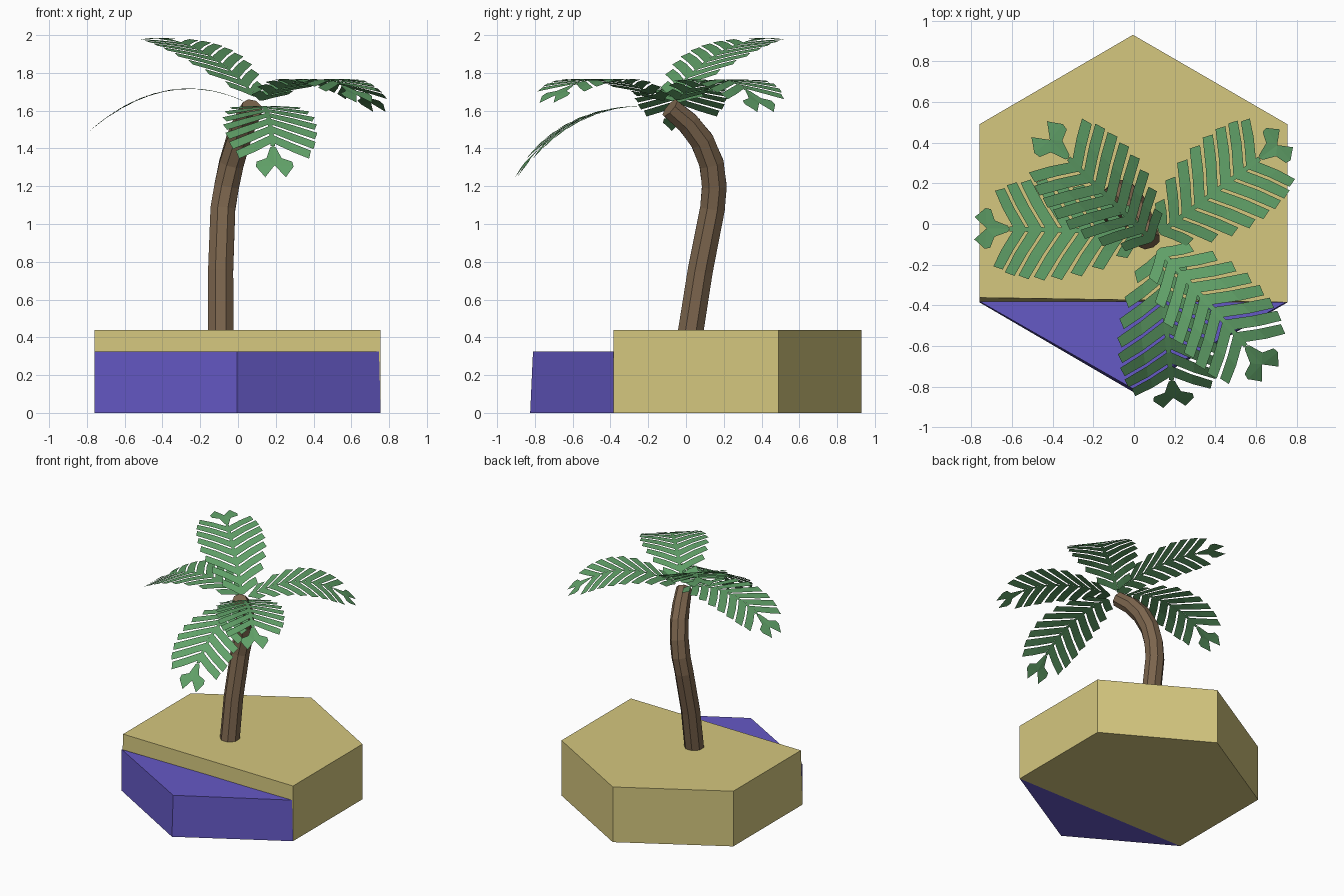
import bpy, bmesh, math
from mathutils import Vector

if "Cube" in bpy.data.objects:
    bpy.data.objects.remove(bpy.data.objects["Cube"])


def material(name, rgb):
    m = bpy.data.materials.new(name)
    m.diffuse_color = (*rgb, 1)
    m.use_nodes = True
    m.node_tree.nodes["Principled BSDF"].inputs["Base Color"].default_value = m.diffuse_color
    return m


def finish(name, bm, mat, closed=True):
    if closed:
        bmesh.ops.recalc_face_normals(bm, faces=bm.faces)
    me = bpy.data.meshes.new(name)
    bm.to_mesh(me)
    bm.free()
    me.materials.append(mat)
    ob = bpy.data.objects.new(name, me)
    bpy.context.collection.objects.link(ob)
    return ob


def loft(name, rings, mat):
    """Closed solid through a list of equal-sized rings of points."""
    bm = bmesh.new()
    loops = [[bm.verts.new(p) for p in r] for r in rings]
    n = len(loops[0])
    for a, b in zip(loops, loops[1:]):
        for i in range(n):
            j = (i + 1) % n
            bm.faces.new((a[i], a[j], b[j], b[i]))
    bm.faces.new(loops[0][::-1])
    bm.faces.new(loops[-1])
    return finish(name, bm, mat)


sand = material("sand", (0.66, 0.57, 0.21))
water = material("water", (0.13, 0.10, 0.56))
bark = material("bark", (0.20, 0.13, 0.075))
leaf = material("leaf", (0.12, 0.36, 0.14))

# Island: five-sided sand block, three-sided water wedge completing the hexagon
shore = [(-0.76, -0.385), (0.755, -0.385), (0.755, 0.49), (-0.005, 0.93), (-0.76, 0.49)]
shore_top = [(-0.76, -0.362)] + shore[1:]
loft("sand_island", [[(x, y, 0) for x, y in shore],
                     [(x, y, 0.44) for x, y in shore_top]], sand)
loft("water_wedge", [[(-0.76, -0.385, 0), (-0.005, -0.825, 0), (0.755, -0.385, 0)],
                     [(-0.76, -0.38, 0.325), (-0.005, -0.81, 0.325), (0.755, -0.38, 0.325)]], water)

# Trunk: eight-sided tube bending along a short path (x, y, z, radius)
path = [(-0.09, 0.02, 0.40, 0.073), (-0.092, 0.075, 0.75, 0.072), (-0.08, 0.14, 1.08, 0.071),
        (-0.06, 0.15, 1.20, 0.071), (-0.035, 0.135, 1.32, 0.070), (0.0, 0.085, 1.44, 0.068),
        (0.035, 0.01, 1.535, 0.064), (0.075, -0.085, 1.615, 0.058)]
pts = [Vector(p[:3]) for p in path]
rings = []
for i, p in enumerate(pts):
    t = (pts[min(i + 1, len(pts) - 1)] - pts[max(i - 1, 0)]).normalized()
    u = (Vector((1, 0, 0)) - t * t.x).normalized()
    v = t.cross(u)
    rings.append([p + path[i][3] * (u * math.cos(a) + v * math.sin(a))
                  for a in (math.pi / 8 + k * math.pi / 4 for k in range(8))])
loft("trunk", rings, bark)


# Fronds: flat feathered leaves bent along a quadratic arc
def frond(name, base, ctrl, tip):
    b, c, e = Vector(base), Vector(ctrl), Vector(tip)
    # arc-length table so leaflets are evenly spaced
    arc = [(1 - t) ** 2 * b + 2 * t * (1 - t) * c + t * t * e for t in (k / 60 for k in range(61))]
    dist = [0]
    for p, q in zip(arc, arc[1:]):
        dist.append(dist[-1] + (q - p).length)
    length = dist[-1]
    d = e - b
    side = Vector((-d.y, d.x, 0)).normalized()

    def at(u, w):
        s = u * length
        k = 0
        while k < 59 and dist[k + 1] < s:
            k += 1
        f = (s - dist[k]) / (dist[k + 1] - dist[k])
        return arc[k].lerp(arc[k + 1], f) + side * w

    bm = bmesh.new()

    def face(sign, coords):
        ps = [bm.verts.new(at(u, sign * w)) for u, w in coords]
        bm.faces.new(ps if sign < 0 else ps[::-1])

    widths = [0.13, 0.19, 0.225, 0.245, 0.25, 0.245, 0.23, 0.20]
    step = 0.088
    sweep = 0.60 / length
    for sign in (-1, 1):
        for i, w in enumerate(widths):
            u0 = 0.055 + i * step
            u1 = u0 + step
            rib = 0.012
            # strip along the rib, then a two-part swept leaflet with a slanted end
            face(sign, [(u0, 0), (u0, rib), (u1, rib), (u1, 0)])
            a, g = u0, u0 + step * 0.80
            wi, wo = w, w * 0.93
            m = w / 2
            face(sign, [(a, rib), (a + sweep * m, m), (g + sweep * m, m), (g, rib)])
            face(sign, [(a + sweep * m, m), (a + sweep * wi, wi),
                        (g + sweep * wo - 0.004, wo), (g + sweep * m, m)])
        # forked end
        s = 0.055 + len(widths) * step
        face(sign, [(s, 0), (s + 0.01, 0.015), (s + 0.09, 0.04), (s + 0.14, 0.0)])
        face(sign, [(s + 0.09, 0.04), (s + 0.115, 0.095), (s + 0.15, 0.10), (s + 0.14, 0.0)])
        face(sign, [(s + 0.14, 0.0), (s + 0.15, 0.10), (s + 0.195, 0.07), (s + 0.22, 0.055)])
    bmesh.ops.remove_doubles(bm, verts=bm.verts, dist=0.0005)
    finish(name, bm, leaf, closed=False)


frond("left_frond", (0.09, -0.04, 1.62), (-0.36, -0.03, 1.87), (-0.80, -0.02, 1.48))
frond("rising_back_frond", (0.12, -0.11, 1.64), (-0.155, 0.155, 1.99), (-0.48, 0.48, 1.985))
frond("back_right_frond", (0.09, -0.07, 1.63), (0.47, 0.21, 1.925), (0.76, 0.43, 1.58))
frond("front_right_frond", (0.09, -0.09, 1.63), (0.445, -0.475, 1.905), (0.68, -0.75, 1.63))
frond("front_frond", (0.12, -0.09, 1.62), (0.17, -0.64, 1.675), (0.20, -0.91, 1.23))
